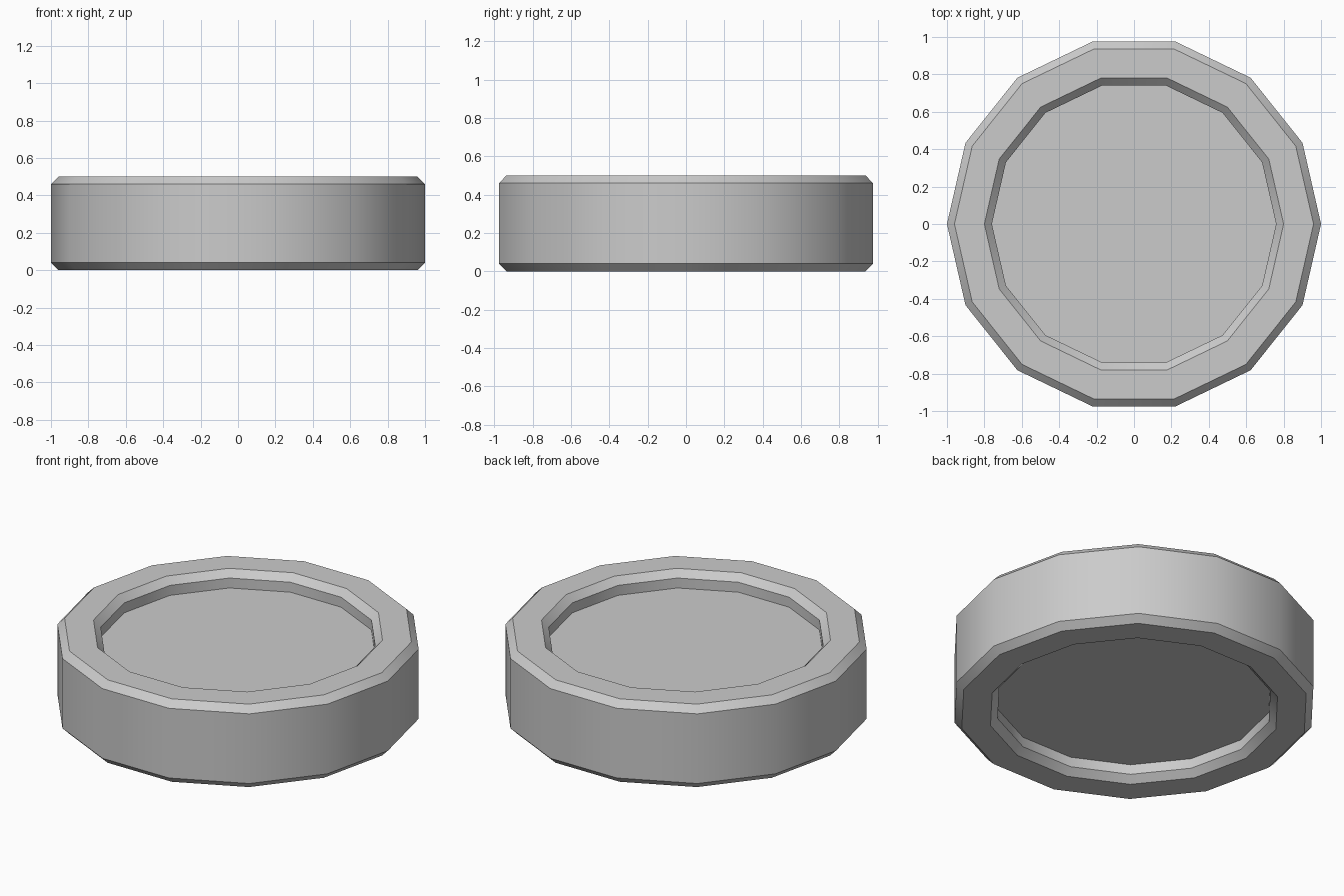
import bpy, bmesh
from math import cos, sin, tau, radians

if "Cube" in bpy.data.objects:
    bpy.data.objects.remove(bpy.data.objects["Cube"])

SIDES = 14
HEIGHT = 0.5

# Upper half profile (radius, z): recessed panel edge, inner chamfer, rim, outer chamfer
upper = [(0.76, 0.40), (0.76, 0.46), (0.80, 0.50), (0.96, 0.50), (1.00, 0.46)]
# Mirror the profile for the underside
profile = upper + [(r, HEIGHT - z) for r, z in reversed(upper)]

# Spin the profile into rings and bridge them
bm = bmesh.new()
rings = [[bm.verts.new((r * cos(tau * i / SIDES), r * sin(tau * i / SIDES), z))
          for i in range(SIDES)] for r, z in profile]
for a, b in zip(rings, rings[1:]):
    for i in range(SIDES):
        j = (i + 1) % SIDES
        bm.faces.new((a[i], b[i], b[j], a[j]))

# Recessed top and bottom panels
bm.faces.new(rings[0])
bm.faces.new(rings[-1][::-1])
bmesh.ops.recalc_face_normals(bm, faces=bm.faces)

mesh = bpy.data.meshes.new("round_disc")
bm.to_mesh(mesh)
bm.free()
disc = bpy.data.objects.new("round_disc", mesh)
bpy.context.collection.objects.link(disc)

# Smooth round the walls, keep the chamfer edges crisp
bpy.context.view_layer.objects.active = disc
disc.select_set(True)
bpy.ops.object.shade_smooth_by_angle(angle=radians(30))
